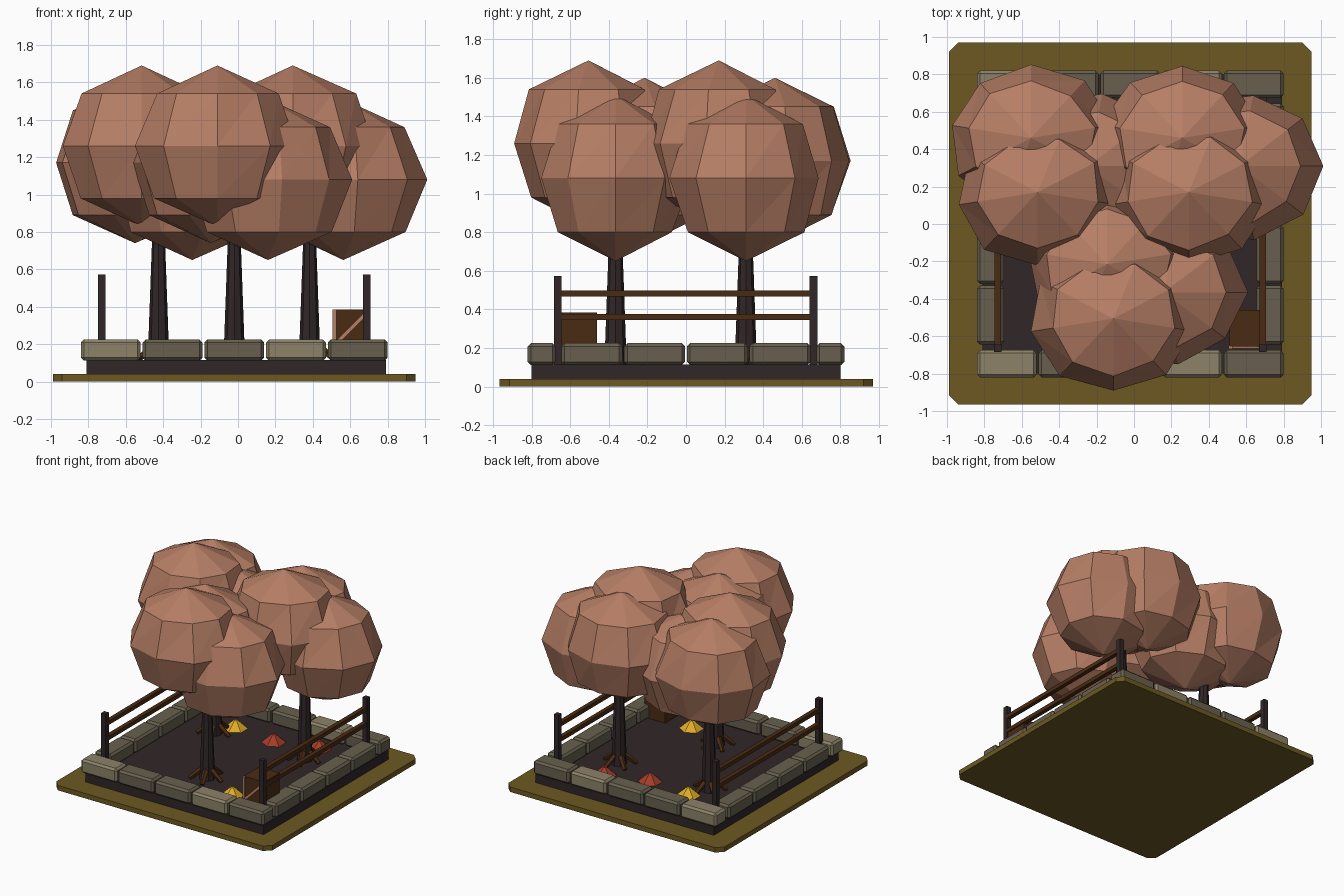
import bpy, bmesh, math, random
from mathutils import Vector, Matrix

if "Cube" in bpy.data.objects:
    bpy.data.objects.remove(bpy.data.objects["Cube"])

random.seed(4)
CX = -0.02  # planter centre in x


def srgb(r, g, b):
    f = lambda c: (c / 255 / 12.92) if c < 11 else ((c / 255 + 0.055) / 1.055) ** 2.4
    return (f(r), f(g), f(b), 1)


def mat(name, *rgb):
    m = bpy.data.materials.new(name)
    m.diffuse_color = srgb(*rgb)
    m.use_nodes = True
    m.node_tree.nodes["Principled BSDF"].inputs["Base Color"].default_value = m.diffuse_color
    return m


FOLIAGE = mat("dusty_rose_foliage", 182, 126, 101)
GRASS = mat("olive_grass", 108, 89, 34)
STONE = mat("grey_stone", 104, 96, 79)
PALE = mat("pale_stone", 140, 130, 104)
DARK = mat("dark_earth_and_bark", 48, 38, 39)
WOOD = mat("brown_wood", 74, 43, 19)
YELLOW = mat("yellow_leaves", 224, 172, 40)
RED = mat("red_leaves", 166, 60, 40)


def finish(name, bm, material):
    bmesh.ops.recalc_face_normals(bm, faces=bm.faces)
    me = bpy.data.meshes.new(name)
    bm.to_mesh(me)
    bm.free()
    me.materials.append(material)
    ob = bpy.data.objects.new(name, me)
    bpy.context.collection.objects.link(ob)
    return ob


def box(name, x, y, z, material, bevel=0, upright_only=False, rot=None):
    """Box from (min, max) pairs, with optional chamfer."""
    bm = bmesh.new()
    bmesh.ops.create_cube(bm, size=1)
    size = Vector([p[1] - p[0] for p in (x, y, z)])
    mid = Vector([(p[0] + p[1]) / 2 for p in (x, y, z)])
    bmesh.ops.scale(bm, vec=size, verts=bm.verts)
    if bevel:
        edges = [e for e in bm.edges if not upright_only
                 or abs(e.verts[0].co.z - e.verts[1].co.z) > 1e-4]
        bmesh.ops.bevel(bm, geom=edges, offset=bevel, segments=1, affect='EDGES')
    if rot:
        bmesh.ops.transform(bm, matrix=rot, verts=bm.verts)
    bmesh.ops.translate(bm, vec=mid, verts=bm.verts)
    return finish(name, bm, material)


def cone(name, a, b, r1, r2, sides, material):
    """Tapered prism from point a to point b."""
    a, b = Vector(a), Vector(b)
    bm = bmesh.new()
    bmesh.ops.create_cone(bm, cap_ends=True, segments=sides, radius1=r1, radius2=r2,
                          depth=(b - a).length)
    m = Matrix.Translation((a + b) / 2) @ (b - a).to_track_quat('Z', 'Y').to_matrix().to_4x4()
    bmesh.ops.transform(bm, matrix=m, verts=bm.verts)
    return finish(name, bm, material)


def foliage_ball(name, c, start):
    """Faceted ball: two poles and three level rings of nine points."""
    n, rx, ry, rz = 9, 0.44, 0.395, 0.43
    bm = bmesh.new()
    c = Vector(c)
    rings = []
    for h, r in ((-0.28, 0.77), (0, 1), (0.28, 0.77)):
        ring = []
        for i in range(n):
            t = start + math.tau * i / n
            k = r * random.uniform(0.96, 1.03)
            ring.append(bm.verts.new(c + Vector((rx * k * math.cos(t), ry * k * math.sin(t), h))))
        rings.append(ring)
    poles = [bm.verts.new(c + Vector((0, 0, s * rz))) for s in (-1, 1)]
    for i in range(n):
        j = (i + 1) % n
        bm.faces.new((poles[0], rings[0][j], rings[0][i]))
        bm.faces.new((poles[1], rings[2][i], rings[2][j]))
        for lo, hi in zip(rings, rings[1:]):
            bm.faces.new((lo[i], lo[j], hi[j]))
            bm.faces.new((lo[i], hi[j], hi[i]))
    return finish(name, bm, FOLIAGE)


# ground slab and soil bed
box("grass_base", (-0.99, 0.95), (-0.965, 0.97), (0, 0.04), GRASS, 0.05, True)
box("soil_bed", (-0.81, 0.79), (-0.80, 0.80), (0.04, 0.115), DARK)

# stone border: rows of five at front and back, four along each side
for label, y0 in (("front", -0.82), ("back", 0.675)):
    for i in range(5):
        x0 = -0.84 + 0.33 * i
        box(f"{label}_stone_{i}", (x0, x0 + 0.32), (y0, y0 + 0.145), (0.112, 0.225),
            PALE if i % 3 == 0 else STONE, 0.016)
for label, x0 in (("left", -0.84), ("right", 0.655)):
    for i in range(4):
        y0 = -0.645 + 0.325 * i
        box(f"{label}_stone_{i}", (x0, x0 + 0.145), (y0, y0 + 0.315), (0.112, 0.225),
            STONE, 0.016)

# fences along both sides
for label, x in (("left", -0.728), ("right", 0.688)):
    for end, y in (("front", -0.665), ("back", 0.66)):
        box(f"{label}_{end}_post", (x - 0.02, x + 0.02), (y - 0.02, y + 0.02), (0.112, 0.572), DARK)
    for level, z in (("lower", 0.36), ("upper", 0.483)):
        box(f"{label}_{level}_rail", (x - 0.017, x + 0.017), (-0.66, 0.655),
            (z - 0.016, z + 0.016), WOOD)

# three trees: tapered trunk, splayed roots, three foliage balls
for label, x, y in (("front", CX, -0.365), ("left", -0.425, 0.31), ("right", 0.383, 0.31)):
    cone(f"{label}_tree_trunk", (x, y, 0.11), (x, y, 1.05), 0.058, 0.024, 8, DARK)
    for i in range(5):
        t = math.tau * i / 5
        d = Vector((math.cos(t), math.sin(t), 0))
        o = Vector((x, y, 0))
        cone(f"{label}_tree_root_{i}", o + d * 0.13 + Vector((0, 0, 0.12)),
             o + d * 0.03 + Vector((0, 0, 0.2)), 0.016, 0.024, 5, WOOD)
    foliage_ball(f"{label}_tree_upper_foliage", (x - 0.09, y - 0.14, 1.26), -math.pi / 2)
    foliage_ball(f"{label}_tree_lower_foliage", (x + 0.18, y, 1.08), 0)
    foliage_ball(f"{label}_tree_back_foliage", (x - 0.125, y + 0.15, 1.17), math.pi / 2)

# crate with pale trim on its front
box("crate", (0.51, 0.695), (-0.655, -0.46), (0.112, 0.385), WOOD)
for i, x0 in enumerate((0.506, 0.68)):
    box(f"crate_trim_{i}", (x0, x0 + 0.02), (-0.668, -0.65), (0.112, 0.385), FOLIAGE)
box("crate_brace", (0.49, 0.72), (-0.666, -0.652), (0.275, 0.295), FOLIAGE,
    rot=Matrix.Rotation(-math.radians(45), 4, 'Y'))

# leaf piles on the soil
for i, (x, y, m) in enumerate(((-0.35, 0.47, YELLOW), (0.02, 0.43, RED), (0.36, 0.53, RED),
                               (0.30, -0.50, YELLOW))):
    cone(f"leaf_pile_{i}", (x, y, 0.112), (x, y, 0.18), 0.095, 0.015, 6, m)
